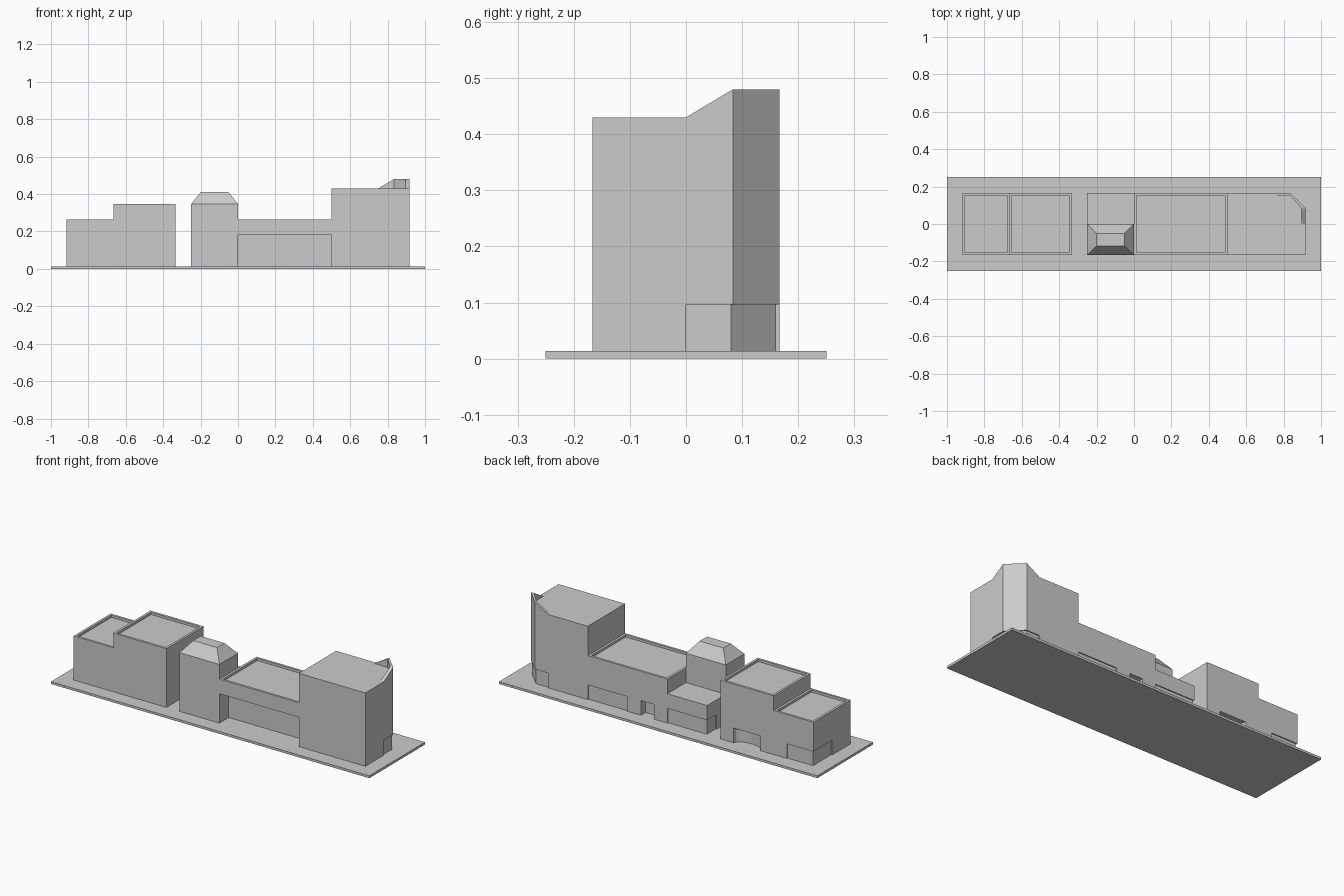
import bpy, bmesh, math

if "Cube" in bpy.data.objects:
    bpy.data.objects.remove(bpy.data.objects["Cube"])

G = 0.0133          # top of the base slab
D = G + 0.0833      # door head height
Y = 0.1667          # half depth of the buildings
S = 0.006           # shallow recess depth


def prism(name, pts, z0, z1):
    """Extrude a footprint polygon from z0 to z1."""
    bm = bmesh.new()
    f = bm.faces.new([bm.verts.new((x, y, z0)) for x, y in pts])
    ext = bmesh.ops.extrude_face_region(bm, geom=[f])
    for v in ext["geom"]:
        if isinstance(v, bmesh.types.BMVert):
            v.co.z = z1
    bmesh.ops.recalc_face_normals(bm, faces=bm.faces)
    me = bpy.data.meshes.new(name)
    bm.to_mesh(me)
    bm.free()
    ob = bpy.data.objects.new(name, me)
    bpy.context.collection.objects.link(ob)
    return ob


def rect(x0, x1, y0, y1):
    return [(x0, y0), (x1, y0), (x1, y1), (x0, y1)]


def cut(ob, pts, z0=0.0, z1=D):
    """Carve a prism out of an object."""
    c = prism("cutter", pts, z0, z1)
    c.hide_render = True
    m = ob.modifiers.new("cut", "BOOLEAN")
    m.operation, m.solver, m.object = "DIFFERENCE", "EXACT", c
    bpy.context.view_layer.objects.active = ob
    bpy.ops.object.modifier_apply(modifier=m.name)
    bpy.data.objects.remove(c)


def flat_block(name, x0, x1, top):
    """Block with a low parapet around a sunken flat roof."""
    ob = prism(name, rect(x0, x1, -Y, Y), G, top)
    t = 0.0135
    cut(ob, rect(x0 + t, x1 - t, -Y + t, Y - t), top - 0.0135, top + 0.1)
    return ob


prism("base", rect(-1, 1, -0.25, 0.25), 0, G)

# left pair of blocks
low = flat_block("low_left_block", -0.9167, -0.6667, 0.2633)
cut(low, [(-0.93, 0), (-0.9167 + S, 0), (-0.9167 + S, Y - S),
          (-0.75, Y - S), (-0.75, 0.2), (-0.93, 0.2)])
tall = flat_block("tall_left_block", -0.6667, -0.3333, 0.3467)
niche = [(-0.5 + 0.0833 * math.cos(a), Y - 0.042 * math.sin(a))
         for a in [math.pi * i / 10 for i in range(11)]]
cut(tall, niche + [(-0.5833, 0.2), (-0.4167, 0.2)])

# small tower with its hipped roof
prism("small_tower", rect(-0.25, 0, -Y, 0), G, 0.3467)
roof = prism("hipped_roof", rect(-0.25, 0, -Y, 0), 0.3467, 0.41)
for v in roof.data.vertices:
    if v.co.z > 0.4:
        v.co.x = -0.2 if v.co.x < -0.1 else -0.05
        v.co.y = -0.1167 if v.co.y < -0.1 else -0.05

# low annex behind the tower, with an inset entrance
annex = prism("rear_annex", rect(-0.25, 0, 0, Y), G, 0.18)
cut(annex, [(-0.26, 0.0833), (-0.25 + S, 0.0833), (-0.25 + S, Y - S),
            (0.01, Y - S), (0.01, 0.2), (-0.26, 0.2)])

# middle block with front loggia and rear openings
mid = flat_block("middle_block", 0, 0.5, 0.2633)
cut(mid, rect(-0.01, 0.51, -0.2, -0.0833), 0, 0.18)
cut(mid, rect(0.0833, 0.1667, Y - 0.042, 0.2))
cut(mid, rect(0.25, 0.51, Y - S, 0.2))

# right tower with a chamfered corner
R, K = 0.9167, 0.0833
right = prism("right_tower", [(0.5, -Y), (R, -Y), (R, Y - K), (R - K, Y), (0.5, Y)], G, 0.43)
cut(right, [(0.75, 0.2), (0.75, Y - S), (R - K - 0.003, Y - S),
            (R - S, Y - K - 0.003), (R - S, 0), (0.95, 0), (0.95, 0.2)])

# ramped parapet wrapped round the chamfer
t = 0.0135
outer = [(R, 0), (R, Y - K), (R - K, Y), (0.75, Y)]
inner = [(R - 1.5 * t, 0), (R - 1.5 * t, Y - K), (R - K, Y - t), (0.75, Y - t)]
bm = bmesh.new()
rings = []
for i in range(4):
    zt = 0.48 if i in (1, 2) else 0.43
    pts = [(*outer[i], 0.43), (*inner[i], 0.43)]
    if zt > 0.43:
        pts += [(*inner[i], zt), (*outer[i], zt)]
    vs = [bm.verts.new(p) for p in pts]
    rings.append(vs if len(vs) == 4 else [vs[0], vs[1], vs[1], vs[0]])
for a, b in zip(rings, rings[1:]):
    for j in range(1, 4):
        k = (j + 1) % 4
        loop = list(dict.fromkeys([a[j], a[k], b[k], b[j]]))
        bm.faces.new(loop)
bmesh.ops.recalc_face_normals(bm, faces=bm.faces)
me = bpy.data.meshes.new("corner_parapet")
bm.to_mesh(me)
bm.free()
bpy.context.collection.objects.link(bpy.data.objects.new("corner_parapet", me))
